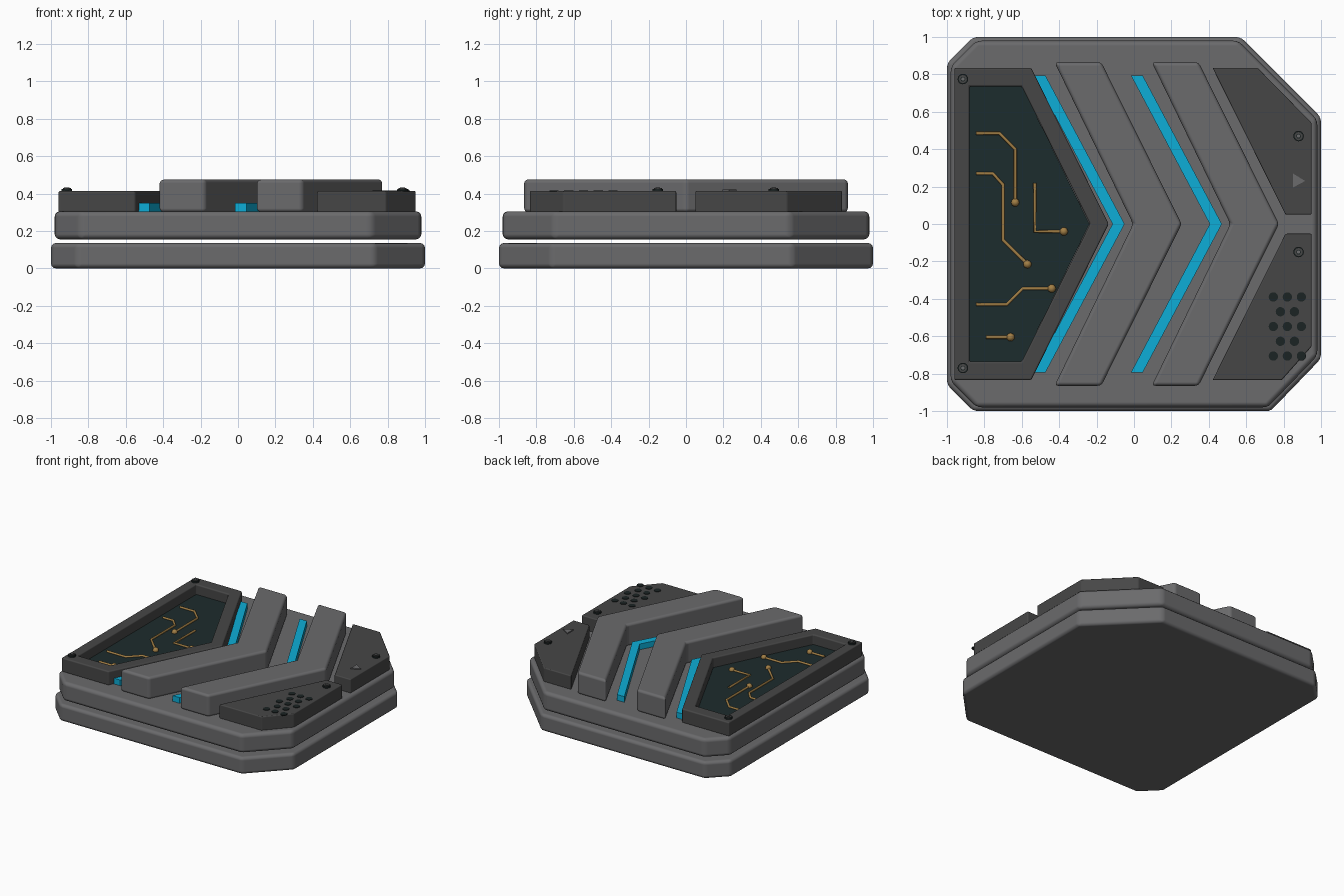
import bpy, bmesh, math

if "Cube" in bpy.data.objects:
    bpy.data.objects.remove(bpy.data.objects["Cube"])


def material(name, rgb):
    m = bpy.data.materials.new(name)
    m.diffuse_color = (*rgb, 1)
    m.use_nodes = True
    m.node_tree.nodes["Principled BSDF"].inputs["Base Color"].default_value = m.diffuse_color
    return m


GREY = material("mid grey", (0.145, 0.145, 0.15))
DARK = material("dark grey", (0.062, 0.062, 0.062))
CYAN = material("cyan", (0.004, 0.42, 0.68))
SCREEN = material("dark teal", (0.012, 0.025, 0.026))
GOLD = material("gold", (0.36, 0.21, 0.06))
BLACK = material("black green", (0.011, 0.017, 0.017))


def finish(name, bm, mat, bevel=0.0, smooth=False):
    """Turn a bmesh into an object with an optional rounded edge."""
    bmesh.ops.recalc_face_normals(bm, faces=bm.faces)
    me = bpy.data.meshes.new(name)
    bm.to_mesh(me)
    bm.free()
    me.materials.append(mat)
    ob = bpy.data.objects.new(name, me)
    bpy.context.collection.objects.link(ob)
    for p in me.polygons:
        p.use_smooth = smooth or bevel > 0
    if bevel:
        mod = ob.modifiers.new("rounded edges", 'BEVEL')
        mod.width = bevel
        mod.segments = 3
        mod.limit_method = 'ANGLE'
        mod.angle_limit = math.radians(25)
        mod.harden_normals = True
    return ob


def prism(name, pts, z0, z1, mat, bevel=0.0):
    """Extrude a plan outline from z0 to z1."""
    bm = bmesh.new()
    lo = [bm.verts.new((x, y, z0)) for x, y in pts]
    hi = [bm.verts.new((x, y, z1)) for x, y in pts]
    bm.faces.new(lo[::-1])
    bm.faces.new(hi)
    for i in range(len(pts)):
        j = (i + 1) % len(pts)
        bm.faces.new((lo[i], lo[j], hi[j], hi[i]))
    return finish(name, bm, mat, bevel)


def ring(name, outer, inner, z0, z1, mat, bevel):
    """Frame between two plan outlines with equal point counts."""
    bm = bmesh.new()
    loops = [[bm.verts.new((x, y, z)) for x, y in pts]
             for pts, z in ((outer, z0), (outer, z1), (inner, z1), (inner, z0))]
    n = len(outer)
    for k in range(4):
        a, b = loops[k], loops[(k + 1) % 4]
        for i in range(n):
            j = (i + 1) % n
            bm.faces.new((a[i], a[j], b[j], b[i]))
    return finish(name, bm, mat, bevel)


def disc(name, x, y, r, z0, z1, mat, sides=20):
    pts = [(x + r * math.cos(math.tau * i / sides),
            y + r * math.sin(math.tau * i / sides)) for i in range(sides)]
    return prism(name, pts, z0, z1, mat)


def chevron(name, x_end, width, tip, tip_width, half, z1, mat, bevel):
    """V-shaped bar pointing towards +x."""
    pts = [(x_end, -half), (x_end + width, -half), (tip + tip_width, 0),
           (x_end + width, half), (x_end, half), (tip, 0)]
    return prism(name, pts, SLAB_TOP - 0.005, z1, mat, bevel)


SLAB_TOP, PANEL_TOP = 0.305, 0.413

# Two stacked slabs with clipped corners
outline = [(-0.86, -1), (0.73, -1), (1, -0.72), (1, 0.57),
           (0.57, 1), (-0.86, 1), (-1, 0.86), (-1, -0.86)]
prism("base_slab", outline, 0, 0.135, GREY, 0.025)
prism("upper_slab", [(x * 0.98, y * 0.98) for x, y in outline],
      0.155, SLAB_TOP, GREY, 0.028)

# Raised chevrons and glowing strips
for i, dx in enumerate((0, 0.52)):
    chevron(f"chevron_{i + 1}", -0.425 + dx, 0.25, -0.005 + dx, 0.26,
            0.865, 0.475, GREY, 0.02)
    chevron(f"light_strip_{i + 1}", -0.537 + dx, 0.063, -0.115 + dx, 0.065,
            0.795, 0.35, CYAN, 0)

# Framed circuit window
frame_out = [(-0.96, -0.835), (-0.55, -0.835), (-0.135, 0),
             (-0.55, 0.835), (-0.96, 0.835)]
frame_in = [(-0.88, -0.735), (-0.60, -0.735), (-0.235, 0),
            (-0.60, 0.735), (-0.88, 0.735)]
ring("window_frame", frame_out, frame_in, 0.30, PANEL_TOP, DARK, 0.01)
FLOOR = 0.335
prism("circuit_board", [(x - 0.003, y * 1.01) for x, y in frame_in],
      0.302, FLOOR, SCREEN)

# Circuit traces, each ending in a round solder pad
traces = [
    [(-0.845, 0.485), (-0.72, 0.485), (-0.635, 0.40), (-0.635, 0.115)],
    [(-0.845, 0.27), (-0.755, 0.27), (-0.70, 0.21), (-0.70, -0.085), (-0.57, -0.215)],
    [(-0.53, 0.22), (-0.53, -0.04), (-0.375, -0.04)],
    [(-0.845, -0.43), (-0.68, -0.43), (-0.595, -0.345), (-0.44, -0.345)],
    [(-0.79, -0.605), (-0.66, -0.605)],
]
for i, path in enumerate(traces):
    cu = bpy.data.curves.new(f"circuit_trace_{i + 1}", 'CURVE')
    cu.dimensions = '3D'
    cu.bevel_depth = 0.009
    cu.bevel_resolution = 2
    cu.use_fill_caps = True
    sp = cu.splines.new('POLY')
    sp.points.add(len(path) - 1)
    for p, (x, y) in zip(sp.points, path):
        p.co = (x, y, FLOOR + 0.004, 1)
    cu.materials.append(GOLD)
    bpy.context.collection.objects.link(bpy.data.objects.new(cu.name, cu))
    bm = bmesh.new()
    bmesh.ops.create_uvsphere(bm, u_segments=16, v_segments=10, radius=0.022)
    pad = finish(f"solder_pad_{i + 1}", bm, GOLD, smooth=True)
    pad.location = (*path[-1], FLOOR + 0.004)

# Corner panels on the pointed side
prism("rear_panel", [(0.81, 0.05), (0.95, 0.05), (0.95, 0.54),
                     (0.66, 0.835), (0.42, 0.835)], 0.30, PANEL_TOP, DARK, 0.008)
prism("front_panel", [(0.42, -0.835), (0.79, -0.835), (0.95, -0.655),
                      (0.95, -0.052), (0.81, -0.052)], 0.30, PANEL_TOP, DARK, 0.008)

# Arrow mark
prism("arrow_mark", [(0.85, 0.195), (0.915, 0.23), (0.85, 0.27)],
      PANEL_TOP - 0.005, PANEL_TOP + 0.008, GREY)

# Speaker grille dots in staggered rows
for row in range(5):
    count = 3 - row % 2
    for k in range(count):
        x = 0.82 + (k - (count - 1) / 2) * 0.075
        disc(f"grille_dot_{row + 1}_{k + 1}", x, -0.39 - row * 0.079, 0.025,
             PANEL_TOP - 0.003, PANEL_TOP + 0.004, BLACK)

# Screws: dark washer, raised rim and grey centre
for i, (x, y) in enumerate([(-0.915, 0.775), (-0.915, -0.77),
                            (0.88, 0.47), (0.88, -0.15)]):
    disc(f"screw_washer_{i + 1}", x, y, 0.028, PANEL_TOP - 0.005, PANEL_TOP + 0.012, BLACK)
    disc(f"screw_rim_{i + 1}", x, y, 0.021, PANEL_TOP, PANEL_TOP + 0.016, DARK)
    disc(f"screw_socket_{i + 1}", x, y, 0.014, PANEL_TOP, PANEL_TOP + 0.018, BLACK, 6)
    disc(f"screw_centre_{i + 1}", x, y, 0.009, PANEL_TOP, PANEL_TOP + 0.02, GREY, 12)
